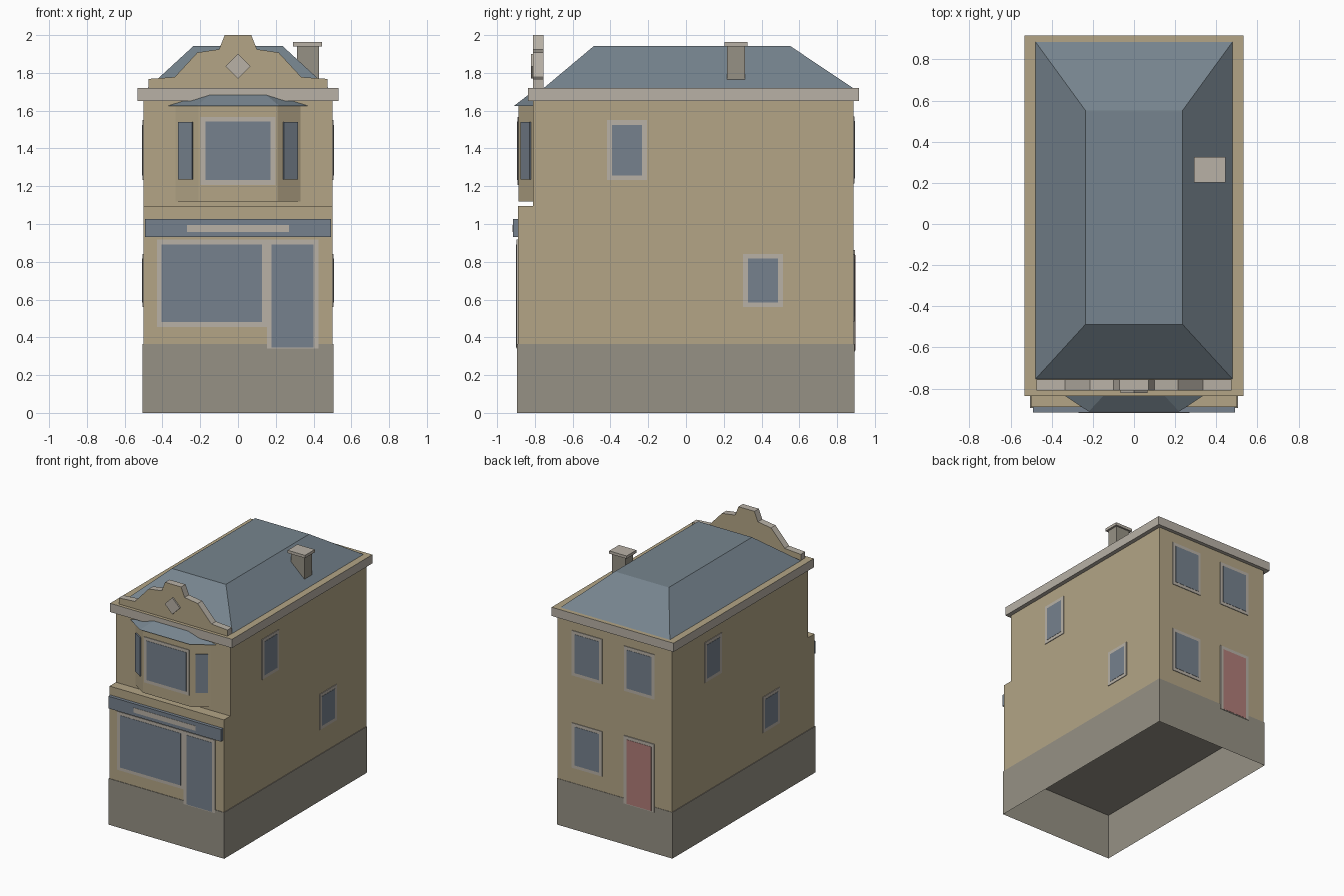
import bpy, bmesh
from math import atan2, cos, sin, pi
from mathutils import Matrix, Vector

cube = bpy.data.objects.get("Cube")
if cube:
    bpy.data.objects.remove(cube, do_unlink=True)


def material(name, *srgb):
    m = bpy.data.materials.new(name)
    m.use_nodes = True
    colour = [((c / 255 + 0.055) / 1.055) ** 2.4 for c in srgb] + [1]
    m.diffuse_color = colour
    m.node_tree.nodes["Principled BSDF"].inputs["Base Color"].default_value = colour
    return m


wall = material("sand wall", 179, 165, 134)
trim = material("pale stone trim", 184, 177, 166)
stone = material("grey stone", 150, 145, 133)
slate = material("slate roof", 118, 132, 142)
glass = material("blue glass", 118, 129, 141)
red = material("red door", 176, 125, 120)


def finish(name, bm, *mats):
    bmesh.ops.recalc_face_normals(bm, faces=bm.faces)
    mesh = bpy.data.meshes.new(name)
    bm.to_mesh(mesh)
    bm.free()
    for m in mats:
        mesh.materials.append(m)
    obj = bpy.data.objects.new(name, mesh)
    bpy.context.collection.objects.link(obj)
    return obj


def box_mesh(low, high):
    low, high = Vector(low), Vector(high)
    bm = bmesh.new()
    bmesh.ops.create_cube(bm, size=1, matrix=Matrix.Translation((low + high) / 2)
                          @ Matrix.Diagonal((*(high - low), 1)))
    return bm


def box(name, low, high, mat):
    return finish(name, box_mesh(low, high), mat)


def prism_mesh(points, offset):
    """Extrude a flat outline along an offset."""
    bm = bmesh.new()
    face = bm.faces.new([bm.verts.new(p) for p in points])
    ext = bmesh.ops.extrude_face_region(bm, geom=[face], use_keep_orig=True)
    bmesh.ops.translate(bm, vec=offset, verts=[v for v in ext["geom"] if isinstance(v, bmesh.types.BMVert)])
    return bm


def hull(name, points, mat):
    bm = bmesh.new()
    for p in points:
        bm.verts.new(p)
    bmesh.ops.convex_hull(bm, input=bm.verts)
    bmesh.ops.dissolve_limit(bm, angle_limit=0.01, verts=bm.verts, edges=bm.edges)
    return finish(name, bm, mat)


def plate(name, wall_point, angle, u, z, depth, mat):
    """Thin plate on a wall; angle 0 faces the front, u runs along the wall."""
    bm = box_mesh((u[0], -depth, z[0]), (u[1], 0.01, z[1]))
    bm.transform(Matrix.Translation((*wall_point, 0)) @ Matrix.Rotation(angle, 4, "Z"))
    return finish(name, bm, mat)


def window(name, wall_point, angle, u, z, border=0.025, sill=None, fill=glass, depth=0.005):
    sill = border if sill is None else sill
    plate(name + "_frame", wall_point, angle, u, z, depth, trim)
    plate(name + "_pane", wall_point, angle, (u[0] + border, u[1] - border),
          (z[0] + sill, z[1] - border), depth + 0.002, fill)


# Plinth, open underneath
bm = box_mesh((-0.505, -0.894, 0), (0.505, 0.891, 0.365))
bmesh.ops.delete(bm, geom=[f for f in bm.faces if f.normal.z < -0.5], context="FACES")
finish("plinth", bm, stone)

# House body with a stepped front
side = [(-0.89, 0.365), (0.888, 0.365), (0.888, 1.66), (-0.81, 1.66), (-0.81, 1.095), (-0.89, 1.095)]
finish("house_body", prism_mesh([(-0.5, y, z) for y, z in side], (1, 0, 0)), wall)

# Cornice: stone edges with a sand coloured top
bm = box_mesh((-0.533, -0.836, 1.651), (0.533, 0.917, 1.72))
for f in bm.faces:
    f.material_index = int(f.normal.z > 0.5)
finish("cornice", bm, trim, wall)

# Hipped main roof
hull("main_roof", [(s * 0.48, y, 1.718) for s in (-1, 1) for y in (-0.755, 0.887)]
     + [(s * 0.236, y, 1.942) for s in (-1, 1) for y in (-0.488, 0.552)], slate)

# Shaped parapet with stone edges
half = [(0.475, 1.715), (0.475, 1.768), (0.335, 1.778), (0.215, 1.908), (0.1, 1.925), (0.07, 2.0)]
outline = half + [(-x, z) for x, z in reversed(half)]
bm = prism_mesh([(x, -0.81, z) for x, z in outline], (0, 0.055, 0))
bm.normal_update()
for f in bm.faces:
    f.material_index = int(abs(f.normal.y) < 0.5)
finish("parapet", bm, wall, trim)
r = 0.066
diamond = [(0, 1.835 - r), (r, 1.835), (0, 1.835 + r), (-r, 1.835)]
finish("parapet_diamond", prism_mesh([(x, -0.821, z) for x, z in diamond], (0, 0.015, 0)), trim)

# Chimney
box("chimney_shaft", (0.312, 0.217, 1.73), (0.429, 0.312, 1.945), stone)
box("chimney_cap", (0.292, 0.203, 1.941), (0.444, 0.325, 1.963), trim)

# Bay window with its own little roof
bay = [(-0.338, -0.805), (-0.21, -0.888), (0.21, -0.888), (0.338, -0.805)]
finish("bay_walls", prism_mesh([(x, y, 1.12) for x, y in bay], (0, 0, 0.508)), wall)
hull("bay_roof", [(s * x, y, z) for s in (-1, 1) for x, y, z in
                  ((0.375, -0.81, 1.624), (0.22, -0.912, 1.624), (0.125, -0.81, 1.703))], slate)
window("bay_window", (0, -0.888), 0, (-0.198, 0.198), (1.207, 1.567))
slant = atan2(0.083, 0.128)
for s, label in ((1, "left"), (-1, "right")):
    plate("bay_side_window_" + label, (s * 0.276, -0.845), s * slant,
          (-0.044, 0.044), (1.235, 1.54), 0.0095, glass)

# Shop front
window("shop_window", (0, -0.89), 0, (-0.43, 0.153), (0.455, 0.917), depth=0.006)
window("shop_door", (0, -0.89), 0, (0.153, 0.425), (0.34, 0.917), sill=0.005, depth=0.007)
box("shop_sign", (-0.492, -0.916, 0.931), (0.492, -0.88, 1.027), glass)
plate("sign_stripe", (0, -0.916), 0, (-0.27, 0.27), (0.958, 0.996), 0.002, trim)

# Side windows: u follows +y on the left wall and -y on the right wall
for label, x, angle, high, low in (("left", 0.5, pi / 2, -0.418, 0.302),
                                   ("right", -0.5, -pi / 2, -0.485, 0.24)):
    window(label + "_upper_window", (x, 0), angle, (high, high + 0.211), (1.233, 1.55))
    window(label + "_lower_window", (x, 0), angle, (low, low + 0.211), (0.56, 0.842))

# Back windows and door
for label, u, z in (("upper_left", -0.375, 1.215), ("upper_right", 0.082, 1.215), ("lower", -0.375, 0.485)):
    window("back_window_" + label, (0, 0.888), pi, (u, u + 0.266), (z, z + 0.355))
window("back_door", (0, 0.888), pi, (0.082, 0.348), (0.325, 0.862), sill=0.005, fill=red, depth=0.007)
